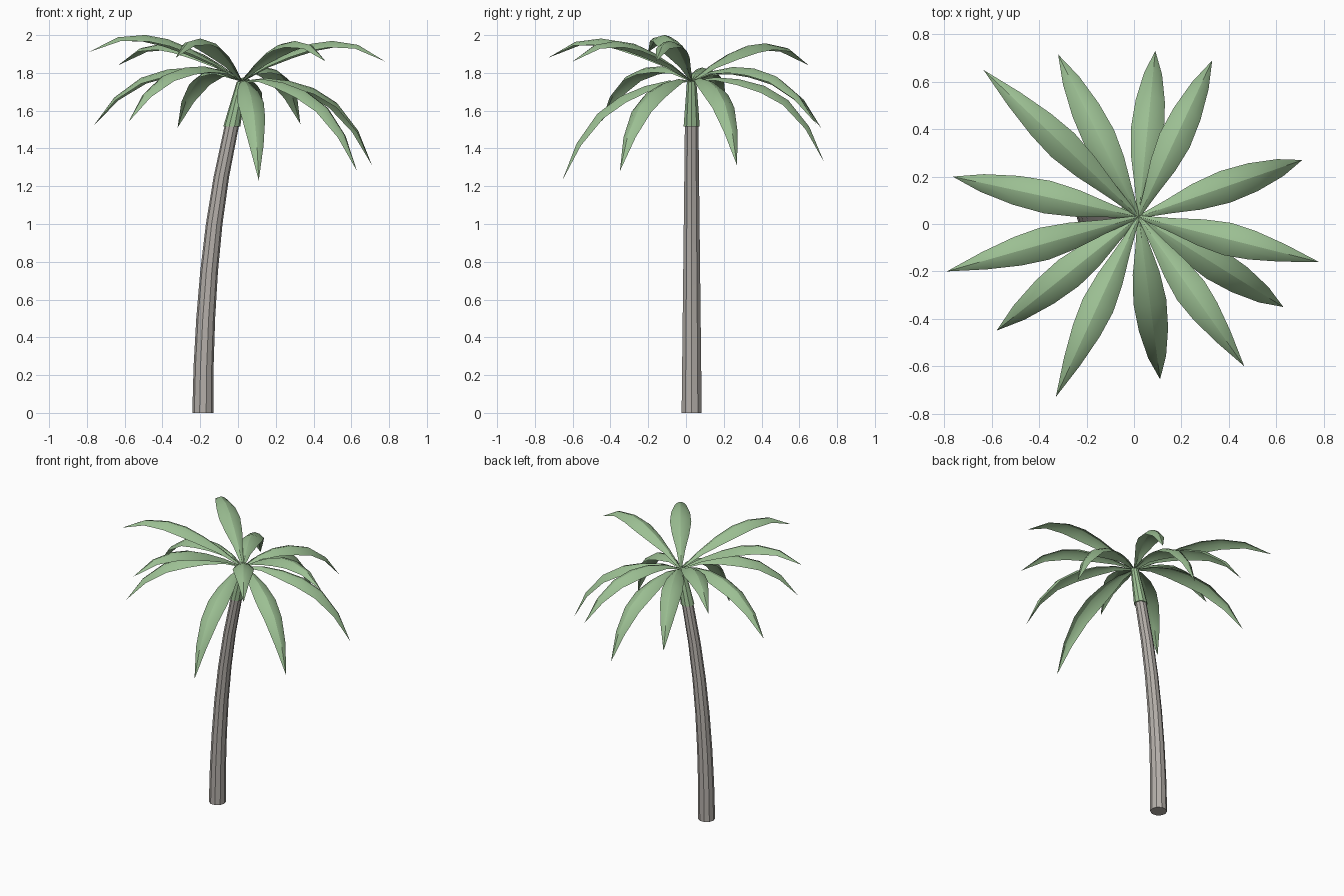
import bpy, bmesh, math
from mathutils import Vector

if "Cube" in bpy.data.objects:
    bpy.data.objects.remove(bpy.data.objects["Cube"])


def material(name, rgb):
    m = bpy.data.materials.new(name)
    m.diffuse_color = (*rgb, 1)
    m.use_nodes = True
    m.node_tree.nodes["Principled BSDF"].inputs["Base Color"].default_value = m.diffuse_color
    return m


BARK = material("bark", (0.46, 0.43, 0.40))
GREEN = material("leaf_green", (0.33, 0.52, 0.29))


def finish(name, bm, mat):
    me = bpy.data.meshes.new(name)
    bm.to_mesh(me)
    bm.free()
    me.materials.append(mat)
    ob = bpy.data.objects.new(name, me)
    bpy.context.collection.objects.link(ob)
    bpy.ops.object.select_all(action='DESELECT')
    ob.select_set(True)
    bpy.context.view_layer.objects.active = ob
    bpy.ops.object.shade_smooth_by_angle(angle=math.radians(30))
    return ob


def tube(name, rings, mat, sides=10):
    """Closed tube through (x, z, radius) rings in the plane y = 0.03."""
    bm = bmesh.new()
    loops = []
    for x, z, r in rings:
        loops.append([bm.verts.new((x + r * math.cos(a), 0.03 + r * math.sin(a), z))
                      for a in (2 * math.pi * i / sides for i in range(sides))])
    for a, b in zip(loops, loops[1:]):
        for i in range(sides):
            j = (i + 1) % sides
            bm.faces.new((a[i], a[j], b[j], b[i]))
    bm.faces.new(loops[0][::-1])
    bm.faces.new(loops[-1])
    return finish(name, bm, mat)


# Leaning trunk and the green shaft below the crown
tube("trunk", [(-0.186, 0, 0.056), (-0.182, 0.25, 0.053), (-0.171, 0.5, 0.050),
               (-0.153, 0.75, 0.047), (-0.126, 1.0, 0.044), (-0.088, 1.25, 0.041),
               (-0.033, 1.52, 0.038)], BARK)
tube("crown_shaft", [(-0.033, 1.515, 0.045), (-0.010, 1.62, 0.037), (0.02, 1.755, 0.026)], GREEN)

# Frond side profiles: (fraction of reach, height above the crown)
HIGH = [(0, 0), (.17, .09), (.33, .158), (.48, .205), (.63, .223), (.81, .205), (1, .12)]
MID = [(0, 0), (.16, .05), (.33, .07), (.5, .06), (.68, .015), (.86, -.09), (1, -.24)]
LOW = [(0, 0), (.18, .01), (.36, -.01), (.55, -.055), (.73, -.14), (.89, -.29), (1, -.48)]
WIDTH = [.006, .03, .057, .07, .062, .038, 0]
CROWN = Vector((0.02, 0.03, 1.757))


def frond(name, profile, tip):
    flat = Vector((tip[0] - CROWN.x, tip[1] - CROWN.y, 0))
    side = Vector((-flat.y, flat.x, 0)).normalized()
    lift = tip[2] - CROWN.z - profile[-1][1]
    path = [CROWN + flat * t + Vector((0, 0, h + lift * t)) for t, h in profile]
    bm = bmesh.new()
    rows = []
    for i, (p, w) in enumerate(zip(path, WIDTH)):
        along = (path[min(i + 1, len(path) - 1)] - path[max(i - 1, 0)]).normalized()
        up = along.cross(side)
        if w == 0:
            rows.append([bm.verts.new(p)] * 5)
        else:
            rows.append([bm.verts.new(p + side * w * s - up * 0.55 * w * s * s)
                         for s in (-1, -.5, 0, .5, 1)])
    for a, b in zip(rows, rows[1:]):
        for k in range(4):
            corners = [a[k + 1], a[k], b[k], b[k + 1]]
            bm.faces.new(list(dict.fromkeys(corners)))
    # arch faces upward
    bm.normal_update()
    if sum(f.normal.z for f in bm.faces) < 0:
        bmesh.ops.reverse_faces(bm, faces=bm.faces[:])
    return finish(name, bm, GREEN)


# Fronds around the crown, by tip position
FRONDS = [
    (LOW, (0.09, 0.73, 1.33)), (MID, (0.33, 0.69, 1.53)), (LOW, (0.71, 0.27, 1.31)),
    (HIGH, (0.78, -0.16, 1.86)), (LOW, (0.63, -0.35, 1.28)), (HIGH, (0.465, -0.60, 1.86)),
    (LOW, (0.11, -0.655, 1.23)), (HIGH, (-0.33, -0.73, 1.88)), (MID, (-0.58, -0.45, 1.54)),
    (HIGH, (-0.79, -0.20, 1.91)), (MID, (-0.765, 0.20, 1.52)), (HIGH, (-0.635, 0.65, 1.84)),
    (MID, (-0.32, 0.715, 1.51)),
]
for n, (profile, tip) in enumerate(FRONDS, 1):
    frond(f"frond_{n}", profile, tip)
